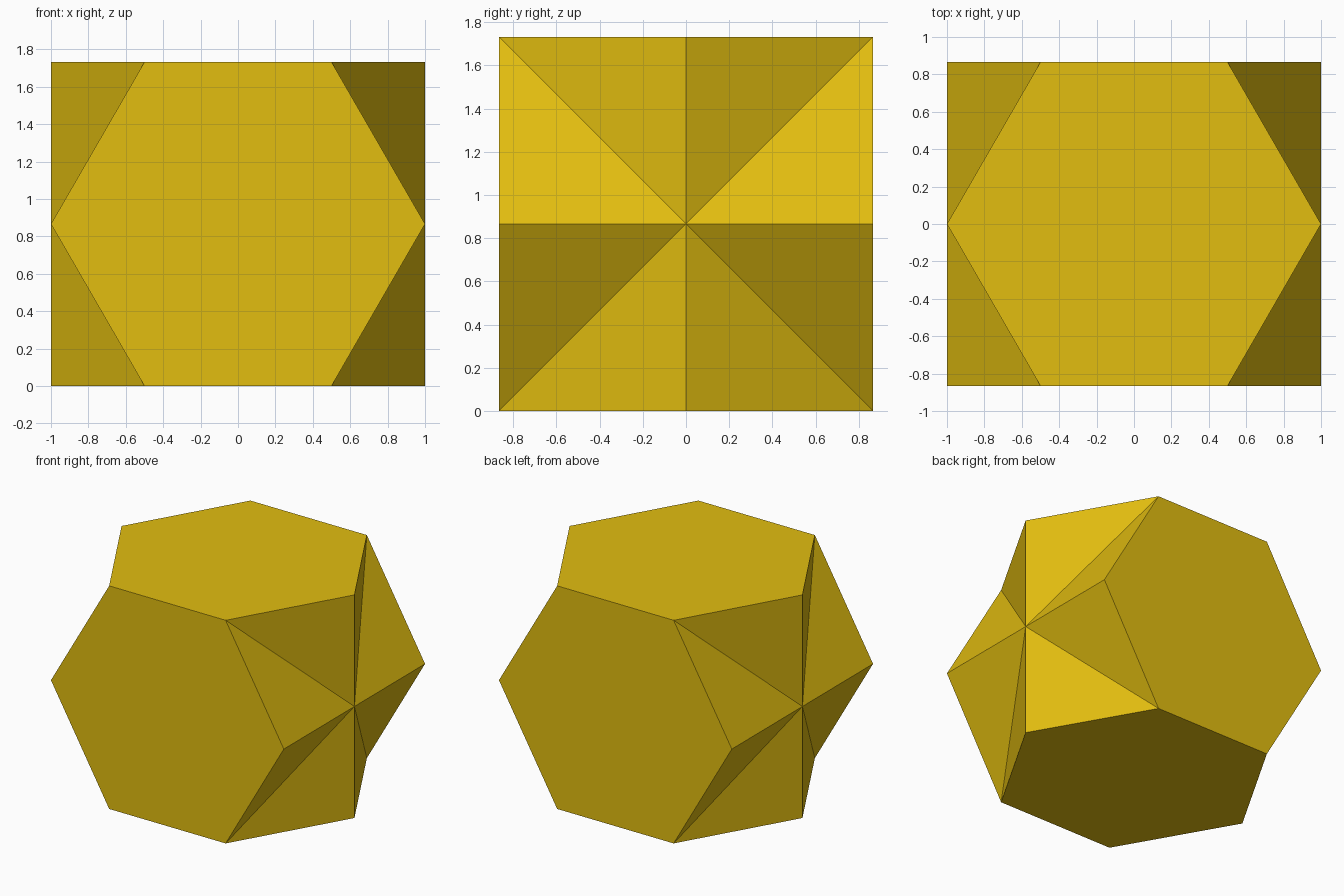
import bpy, bmesh, math

if "Cube" in bpy.data.objects:
    bpy.data.objects.remove(bpy.data.objects["Cube"])

R = math.sqrt(3) / 2          # half height of a unit hexagon

mat = bpy.data.materials.new("golden yellow")
mat.diffuse_color = (0.76, 0.51, 0.005, 1)
mat.use_nodes = True
mat.node_tree.nodes["Principled BSDF"].inputs["Base Color"].default_value = mat.diffuse_color

bm = bmesh.new()


def turned(x, y, z, k):
    """Point turned k quarter turns about the long axis, lifted onto the floor."""
    for _ in range(k):
        y, z = -z, y
    return bm.verts.new((x, y, z + R))


for k in range(4):
    # one hexagon on each of the four long sides
    hexagon = [(-1, 0), (-.5, -R), (.5, -R), (1, 0), (.5, R), (-.5, R)]
    bm.faces.new([turned(x, y, R, k) for x, y in hexagon])
    # folded triangles filling both ends, meeting at the end centre
    for s in (-1, 1):
        for c in (-R, R):
            bm.faces.new([turned(s, 0, 0, k), turned(s * .5, c, R, k), turned(s, 0, R, k)])

bmesh.ops.remove_doubles(bm, verts=bm.verts, dist=1e-4)
bmesh.ops.recalc_face_normals(bm, faces=bm.faces)

mesh = bpy.data.meshes.new("hexagon_polyhedron")
bm.to_mesh(mesh)
bm.free()
mesh.materials.append(mat)
obj = bpy.data.objects.new("hexagon_polyhedron", mesh)
bpy.context.collection.objects.link(obj)
